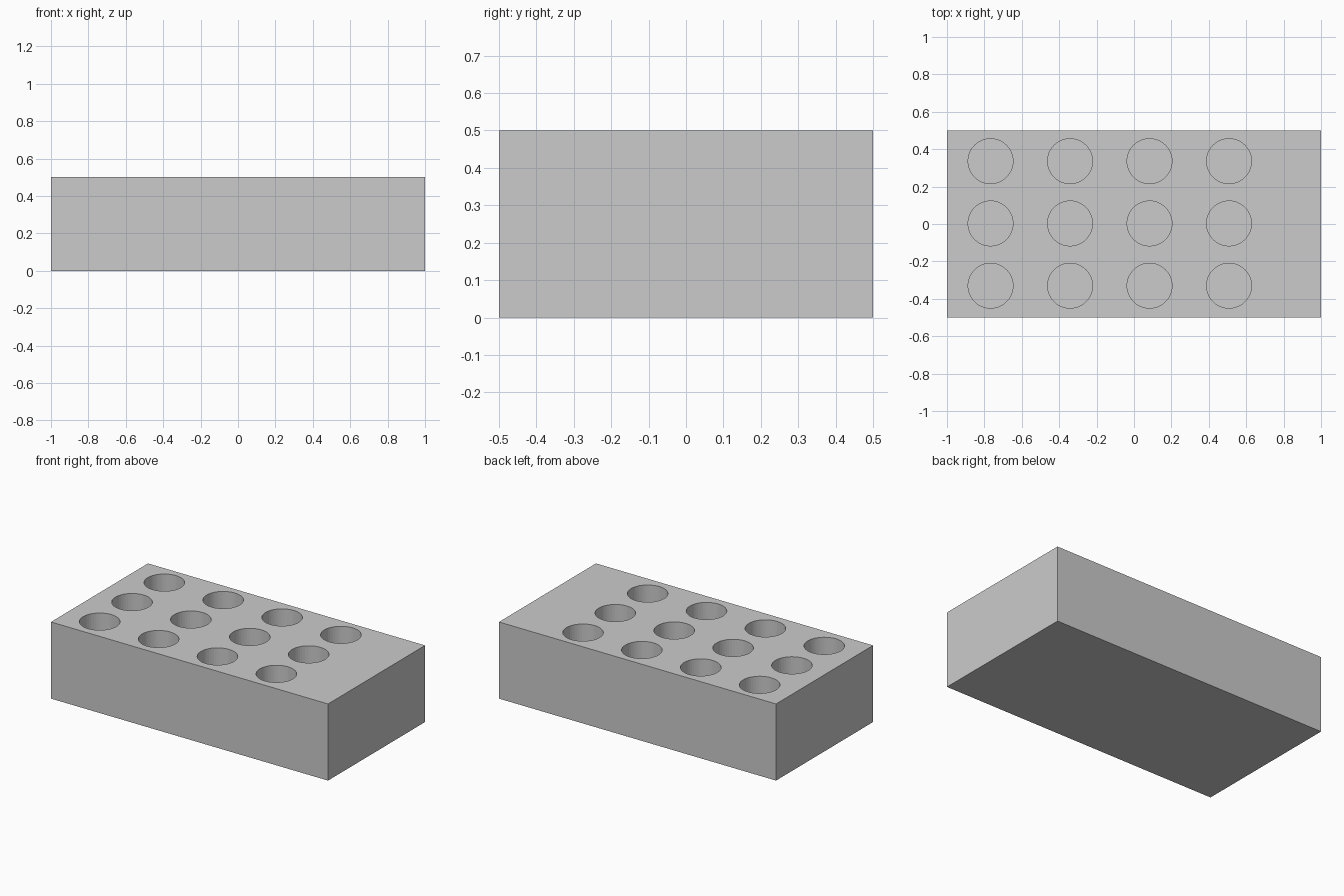
import bpy
import bmesh
from mathutils import Matrix, Vector

default = bpy.data.objects.get("Cube")
if default:
    bpy.data.objects.remove(default, do_unlink=True)

LENGTH, WIDTH, HEIGHT = 2.0, 1.0, 0.5
HOLE_RADIUS, HOLE_DEPTH = 0.12, 0.3
COLUMNS, ROWS = 4, 3
FIRST_X, STEP_X = -0.767, 0.425
MIDDLE_Y, STEP_Y = 0.003, 0.333


def make_object(name, bm):
    mesh = bpy.data.meshes.new(name)
    bm.to_mesh(mesh)
    bm.free()
    obj = bpy.data.objects.new(name, mesh)
    bpy.context.scene.collection.objects.link(obj)
    return obj


# Plain grey material
grey = bpy.data.materials.new("plain grey")
grey.use_nodes = True
colour = (0.6, 0.6, 0.6, 1.0)
grey.diffuse_color = colour
for node in grey.node_tree.nodes:
    if node.type == 'BSDF_PRINCIPLED':
        node.inputs["Base Color"].default_value = colour

# Solid rectangular block
bm = bmesh.new()
bmesh.ops.create_cube(bm, size=1.0)
bmesh.ops.scale(bm, vec=(LENGTH, WIDTH, HEIGHT), verts=bm.verts)
bmesh.ops.translate(bm, vec=(0, 0, HEIGHT / 2), verts=bm.verts)
block = make_object("block", bm)
block.data.materials.append(grey)

# Grid of blind round holes, offset towards one end
bm = bmesh.new()
overshoot = 0.1
for column in range(COLUMNS):
    for row in range(ROWS):
        centre = Vector((FIRST_X + column * STEP_X,
                         MIDDLE_Y + (row - 1) * STEP_Y,
                         HEIGHT + (overshoot - HOLE_DEPTH) / 2))
        bmesh.ops.create_cone(bm, cap_ends=True, segments=48,
                              radius1=HOLE_RADIUS, radius2=HOLE_RADIUS,
                              depth=HOLE_DEPTH + overshoot,
                              matrix=Matrix.Translation(centre))
cutter = make_object("hole_cutter", bm)
cutter.data.materials.append(grey)
cutter.hide_render = True

# Cut the holes and discard the cutter
cut = block.modifiers.new("holes", 'BOOLEAN')
cut.operation = 'DIFFERENCE'
cut.solver = 'EXACT'
cut.object = cutter
bpy.context.view_layer.objects.active = block
block.select_set(True)
bpy.ops.object.modifier_apply(modifier=cut.name)
bpy.data.objects.remove(cutter, do_unlink=True)
